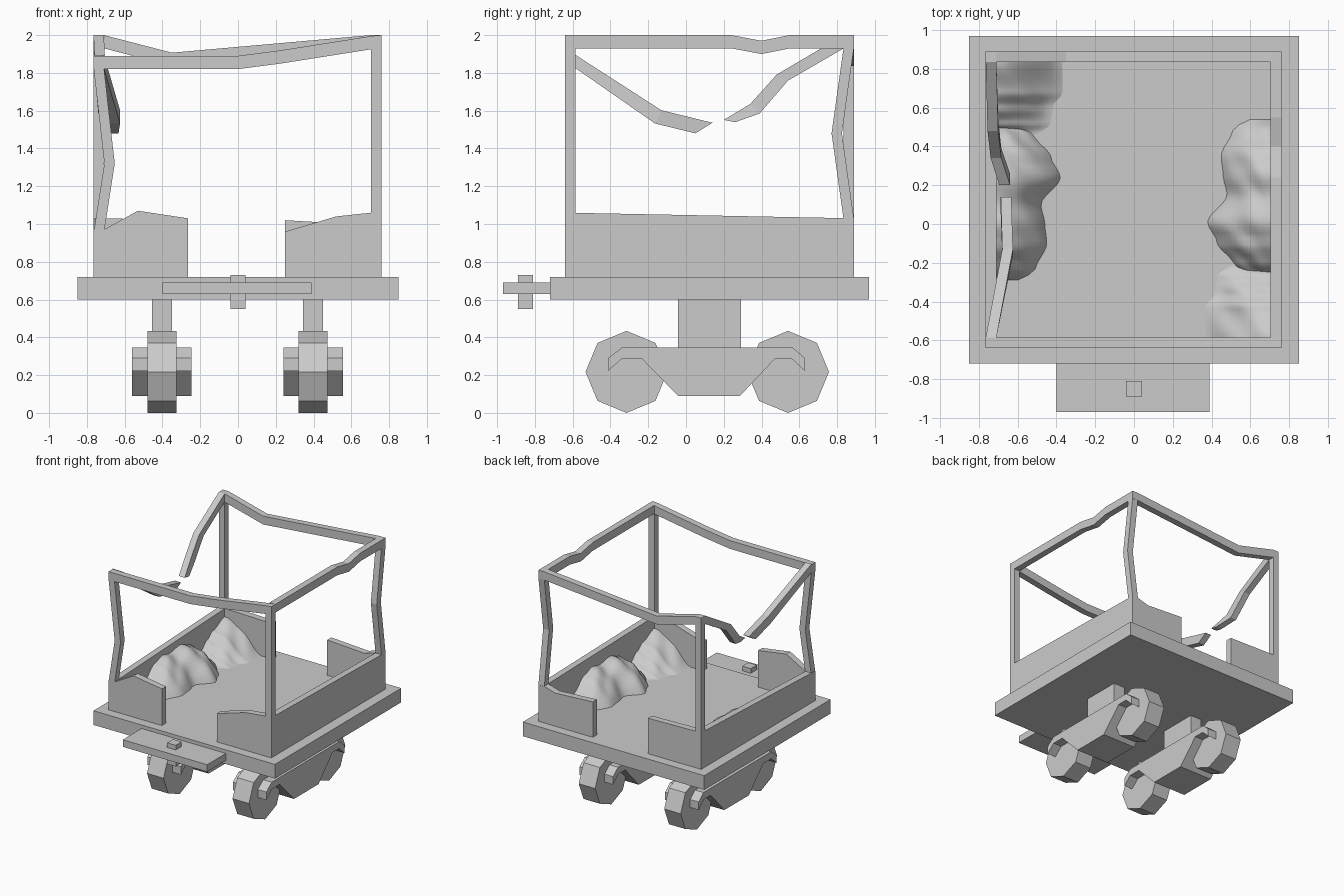
import bpy, bmesh, math
from mathutils import Vector

if "Cube" in bpy.data.objects:
    bpy.data.objects.remove(bpy.data.objects["Cube"])


def make(name, verts, faces, smooth=False):
    bm = bmesh.new()
    vs = [bm.verts.new(v) for v in verts]
    for f in faces:
        bm.faces.new([vs[i] for i in f])
    bmesh.ops.recalc_face_normals(bm, faces=bm.faces)
    me = bpy.data.meshes.new(name)
    bm.to_mesh(me)
    bm.free()
    for p in me.polygons:
        p.use_smooth = smooth
    ob = bpy.data.objects.new(name, me)
    bpy.context.collection.objects.link(ob)
    return ob


def prism(name, prof, axis, lo, hi):
    """Extrude a 2D profile (other axis, z) along x or y."""
    n = len(prof)
    pts = [(d, a, z) if axis == 'x' else (a, d, z) for d in (lo, hi) for a, z in prof]
    faces = [list(range(n)), list(range(n, 2 * n))]
    faces += [[i, (i + 1) % n, n + (i + 1) % n, n + i] for i in range(n)]
    return make(name, pts, faces)


def box(name, x0, x1, y0, y1, z0, z1):
    return prism(name, [(y0, z0), (y1, z0), (y1, z1), (y0, z1)], 'x', x0, x1)


def bar(name, stations, u, v=None):
    """Square bar through stations; a station is a centre or (centre, own v)."""
    u, verts, faces = Vector(u), [], []
    for s in stations:
        p, w = (s, v) if v else s
        p, w = Vector(p), Vector(w)
        verts += [p - u - w, p + u - w, p + u + w, p - u + w]
    for k in range(0, len(verts) - 4, 4):
        faces += [[k + i, k + (i + 1) % 4, k + 4 + (i + 1) % 4, k + 4 + i] for i in range(4)]
    m = len(verts)
    faces += [[0, 1, 2, 3], [m - 4, m - 3, m - 2, m - 1]]
    return make(name, verts, faces)


# Platform, hitch plate and pin
box("platform", -.85, .85, -.72, .97, .60, .72)
box("hitch_plate", -.40, .39, -.97, -.72, .63, .69)
box("hitch_pin", -.04, .04, -.89, -.81, .55, .73)

# Bogies with octagonal wheels
bogie = [(-.413, .29), (-.34, .345), (.565, .345), (.63, .29), (.63, .222), (.56, .286),
         (.47, .286), (.286, .09), (-.042, .09), (-.233, .286), (-.34, .286), (-.413, .222)]
for side, x in (("left", -.403), ("right", .398)):
    prism(side + "_bogie", bogie, 'x', x - .157, x + .157)
    box(side + "_strut", x - .053, x + .053, -.042, .29, .33, .61)
    for end, y in (("front", -.315), ("back", .54)):
        ring = [(y + .217 * math.cos(i * math.pi / 4), .217 + .217 * math.sin(i * math.pi / 4))
                for i in range(8)]
        prism(side + "_" + end + "_wheel", ring, 'x', x - .077, x + .077)

# Broken basket walls
X0, X1, Y0, Y1, T = -.765, .76, -.64, .89, .055
prism("right_wall", [(Y0, .72), (Y1, .72), (Y1, 1.03), (Y0, 1.06)], 'x', X1 - T, X1)
prism("left_wall", [(Y0, .72), (Y1, .72), (Y1, 1.03), (Y0, .97)], 'x', X0, X0 + T)
left_panel = [(X0 + T, .72), (-.265, .72), (-.265, 1.03), (-.53, 1.07), (X0 + T, .97)]
right_panel = [(.25, .72), (X1 - T, .72), (X1 - T, 1.06), (.52, 1.04), (.25, .96)]
prism("front_left_panel", left_panel, 'y', Y0, Y0 + T)
prism("front_right_panel", right_panel, 'y', Y0, Y0 + T)
prism("back_left_panel", [(X0 + T, .72), (-.265, .72), (-.265, 1.02), (X0 + T, 1.03)],
      'y', Y1 - T, Y1)
prism("back_right_panel", [(.25, .72), (X1 - T, .72), (X1 - T, 1.03), (.6, 1.0), (.25, 1.02)],
      'y', Y1 - T, Y1)

# Bent corner posts
h = T / 2
xl, xr, yf, yb = X0 + h, X1 - h, Y0 + h, Y1 - h
ux, uy, uz = (h, 0, 0), (0, h, 0), (0, 0, .035)
bar("front_left_post", [(xl, yf, .95), (-.68, yf, 1.32), (xl, yf, 1.83)], ux, uy)
bar("front_right_post", [(xr, yf, 1.04), (xr, yf, 1.95)], ux, uy)
bar("back_left_post", [(xl, yb, 1.0), (xl, yb, 1.95)], ux, uy)
bar("back_right_post", [(xr, yb, 1.02), (xr, .798, 1.48), (xr, yb, 1.94)], ux, uy)

# Bent top rails, the left one snapped in two
bar("front_rail", [(X0, yf, 1.855), (0, yf, 1.855), (.23, yf, 1.885), (X1 - T, yf, 1.96),
                   (X1, yf, 1.965)], uy, uz)
bar("back_rail", [(X0, yb, 1.965), (X0 + T, yb, 1.965), (-.35, yb, 1.872), (X1 - T, yb, 1.965),
                  (X1, yb, 1.965)], uy, uz)
bar("right_rail", [(xr, Y0 + T, 1.965), (xr, .24, 1.965), (xr, .40, 1.935), (xr, .55, 1.965),
                   (xr, Y1 - T, 1.965)], ux, uz)
bar("left_rail_front", [((xl, Y0 + T, 1.86), uz), ((-.652, -.147, 1.567), (0, .017, .035)),
                        ((-.66, .095, 1.508), (0, .045, .028))], ux)
bar("left_rail_back", [((xl, Y1 - T, 1.965), uz), ((-.728, .51, 1.775), (0, -.03, .016)),
                       ((-.712, .365, 1.61), (0, -.025, .025)),
                       ((-.667, .23, 1.545), (0, -.03, .006))], ux)


# Smooth rubble heaps against the walls; rows are (y, reach, height)
def heap(name, rows, power, turn):
    verts, faces, n, m = [], [], 12, 28
    y0, y1 = rows[0][0], rows[-1][0]
    for j in range(m + 1):
        y = y0 + (y1 - y0) * j / m
        k = max(i for i in range(len(rows) - 1) if rows[i][0] <= y or i == 0)
        a, b = rows[k], rows[k + 1]
        f = min(1, (y - a[0]) / (b[0] - a[0]))
        f = f * f * (3 - 2 * f)
        reach, top = (a[c] + (b[c] - a[c]) * f for c in (1, 2))
        for i in range(n + 1):
            t = i / n
            z = .72 + top * max(0, math.cos(t * math.pi / 2)) ** power
            z += .012 * math.sin(25 * y + 9 * t) * math.sin(math.pi * t) * min(1, top * 8)
            x = -.71 + reach * t
            verts.append((-x, .25 - y, z) if turn else (x, y, z))
    w = n + 1
    for j in range(m):
        faces += [[j * w + i, j * w + i + 1, (j + 1) * w + i + 1, (j + 1) * w + i]
                  for i in range(n)]
    make(name, verts, faces, True)


long_rows = [(-.29, .12, 0), (-.24, .2, .10), (-.1, .26, .2), (0, .25, .23), (.1, .23, .21),
             (.24, .33, .23), (.35, .28, .19), (.45, .2, .12), (.53, .08, 0)]
corner_rows = [(.46, .22, 0), (.52, .28, .07), (.6, .29, .13), (.68, .34, .18), (.84, .34, .24)]
for side, turn in (("left", False), ("right", True)):
    heap(side + "_long_heap", long_rows, .8, turn)
    heap(side + "_corner_heap", corner_rows, 1.3, turn)
